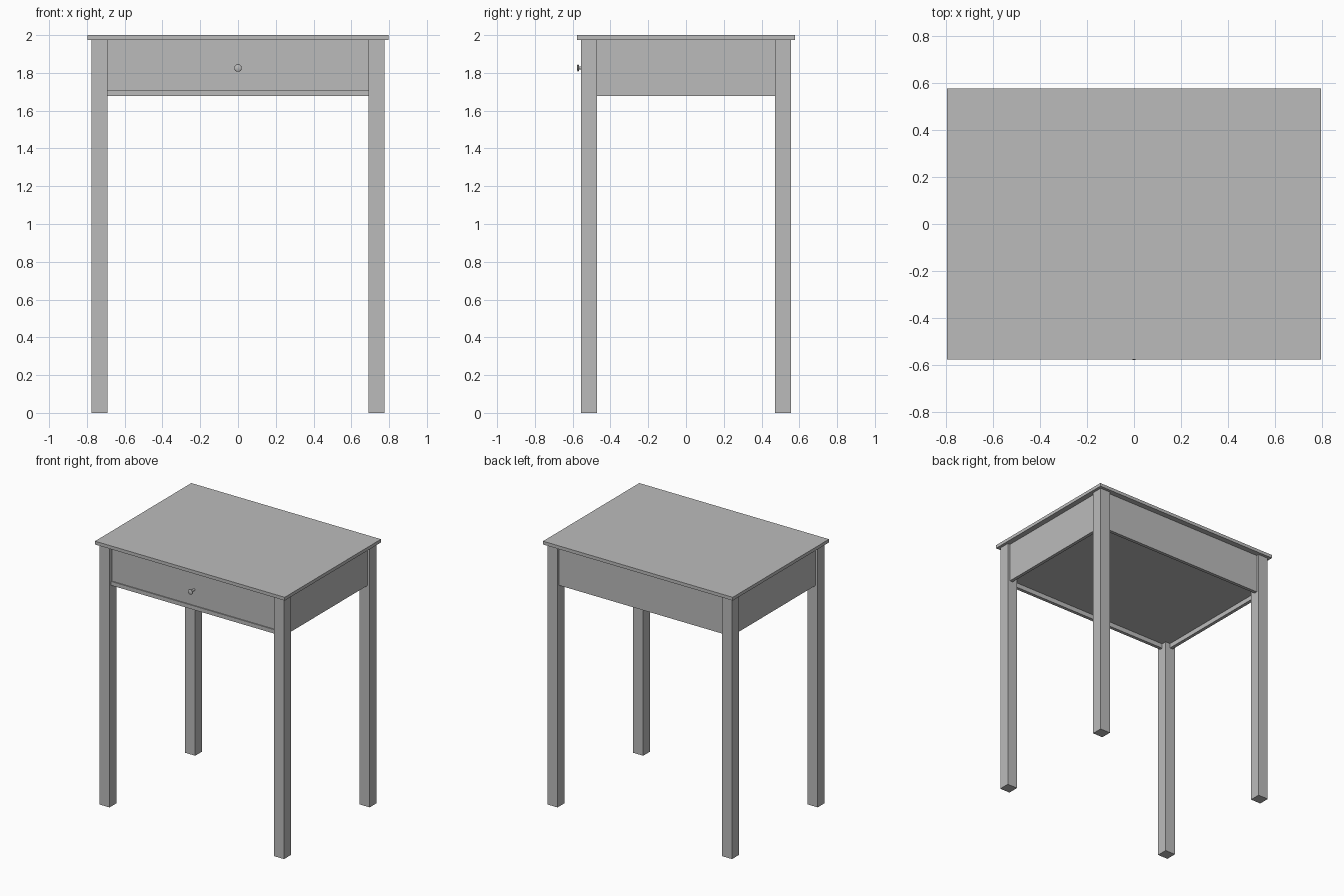
import bpy, bmesh, math

if "Cube" in bpy.data.objects:
    bpy.data.objects.remove(bpy.data.objects["Cube"])

grey = bpy.data.materials.new("plain grey")
grey.diffuse_color = (0.5, 0.5, 0.5, 1)
grey.use_nodes = True
grey.node_tree.nodes["Principled BSDF"].inputs["Base Color"].default_value = grey.diffuse_color


def finish(name, bm):
    bmesh.ops.recalc_face_normals(bm, faces=bm.faces)
    me = bpy.data.meshes.new(name)
    bm.to_mesh(me)
    bm.free()
    me.materials.append(grey)
    ob = bpy.data.objects.new(name, me)
    bpy.context.collection.objects.link(ob)
    return ob


def box(name, x, y, z):
    """Box from (min, max) ranges."""
    bm = bmesh.new()
    bmesh.ops.create_cube(bm, size=1)
    for v in bm.verts:
        v.co = [r[0] if c < 0 else r[1] for c, r in zip(v.co, (x, y, z))]
    return finish(name, bm)


LX, LY = (0.69, 0.775), (0.472, 0.555)   # leg ranges in one corner
TOP, LOW = 1.975, 1.677                  # apron heights
INSET, THICK = 0.02, 0.025
AX, AY = LX[1] - INSET, LY[1] - INSET    # outer apron faces
RAIL = LOW + 0.03


def flip(r, s):
    return tuple(sorted((r[0] * s, r[1] * s)))


# table top
box("table_top", (-0.796, 0.796), (-0.577, 0.577), (TOP, 2.0))

# legs
for sy, end in ((-1, "front"), (1, "back")):
    for sx, side in ((-1, "left"), (1, "right")):
        box(f"{end}_{side}_leg", flip(LX, sx), flip(LY, sy), (0, TOP))

# side and back aprons
for sx, side in ((-1, "left"), (1, "right")):
    box(f"{side}_apron", flip((AX - THICK, AX), sx), (-LY[0], LY[0]), (LOW, TOP))
box("back_apron", (-LX[0], LX[0]), (AY - THICK, AY), (LOW, TOP))

# front rail, with the drawer front set slightly behind it
box("front_rail", (-LX[0], LX[0]), (-AY, -AY + THICK), (LOW, RAIL))
box("drawer_front", (-LX[0], LX[0]), (-AY + 0.008, -AY + THICK), (RAIL, TOP))
box("drawer_bottom", (-AX + THICK, AX - THICK), (-AY + THICK, AY - THICK),
    (LOW + 0.035, LOW + 0.05))

# turned drawer knob: (radius, y) profile spun around the y axis
profile = [(0.008, -0.52), (0.008, -0.566), (0.020, -0.569),
           (0.019, -0.574), (0.010, -0.5775), (0, -0.578)]
bm = bmesh.new()
vs = [bm.verts.new((r, y, 1.826)) for r, y in profile]
es = [bm.edges.new(p) for p in zip(vs, vs[1:])]
bmesh.ops.spin(bm, geom=vs + es, cent=(0, 0, 1.826), axis=(0, 1, 0),
               angle=math.tau, steps=24, use_duplicate=False)
bmesh.ops.remove_doubles(bm, verts=bm.verts, dist=0.0001)
knob = finish("drawer_knob", bm)
bpy.context.view_layer.objects.active = knob
knob.select_set(True)
bpy.ops.object.shade_smooth_by_angle(angle=math.radians(35))
